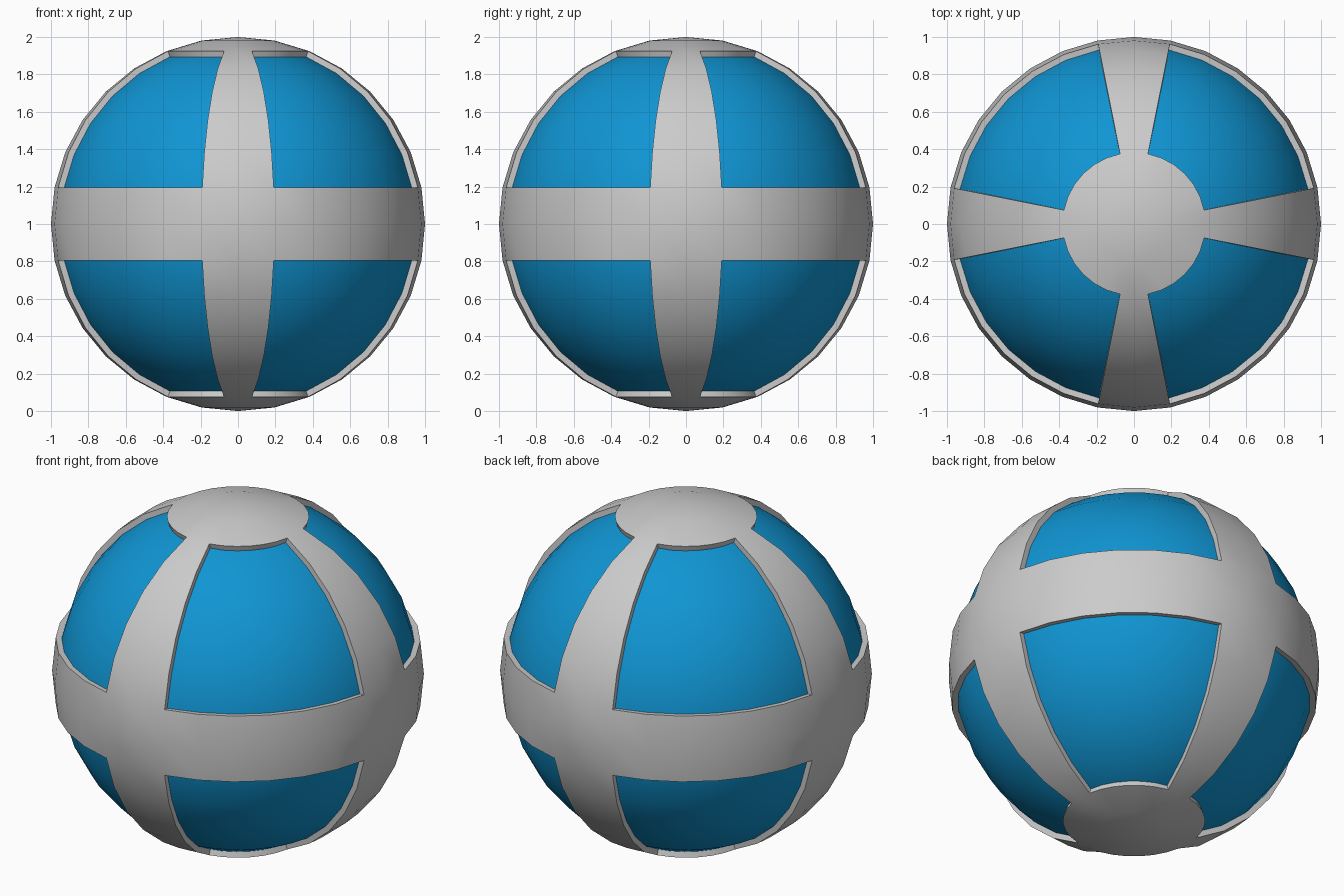
import bpy, bmesh, math
from mathutils import Matrix

if "Cube" in bpy.data.objects:
    bpy.data.objects.remove(bpy.data.objects["Cube"])


def sphere_object(name, radius, keep=None):
    """UV sphere resting on the ground; keep(lon, lat) picks which faces stay."""
    bm = bmesh.new()
    bmesh.ops.create_uvsphere(bm, u_segments=32, v_segments=16, radius=radius)
    if keep:
        drop = []
        for f in bm.faces:
            c = f.calc_center_median()
            lon = math.degrees(math.atan2(c.y, c.x))
            lat = math.degrees(math.asin(c.z / c.length))
            if not keep(lon, lat):
                drop.append(f)
        bmesh.ops.delete(bm, geom=drop, context='FACES')
    bmesh.ops.transform(bm, matrix=Matrix.Translation((0, 0, 1)), verts=bm.verts)
    mesh = bpy.data.meshes.new(name)
    bm.to_mesh(mesh)
    bm.free()
    obj = bpy.data.objects.new(name, mesh)
    bpy.context.collection.objects.link(obj)
    return obj


def smooth(obj):
    bpy.ops.object.select_all(action='DESELECT')
    obj.select_set(True)
    bpy.context.view_layer.objects.active = obj
    for m in list(obj.modifiers):
        bpy.ops.object.modifier_apply(modifier=m.name)
    bpy.ops.object.shade_smooth_by_angle(angle=math.radians(30))


def in_frame(lon, lat):
    # equator belt, two polar caps and four meridian straps
    off = abs((lon + 45) % 90 - 45)
    return abs(lat) < 11.25 or abs(lat) > 67.5 or off < 11.25


# Raised grey frame
frame = sphere_object("frame", 1.0, in_frame)
solid = frame.modifiers.new("thickness", 'SOLIDIFY')
solid.thickness = 0.034
solid.offset = -1
smooth(frame)

# Blue ball showing through the openings
core = sphere_object("inner_ball", 0.968)
blue = bpy.data.materials.new("blue")
blue.diffuse_color = (0.005, 0.30, 0.65, 1)
blue.use_nodes = True
blue.node_tree.nodes["Principled BSDF"].inputs["Base Color"].default_value = blue.diffuse_color
core.data.materials.append(blue)
smooth(core)
